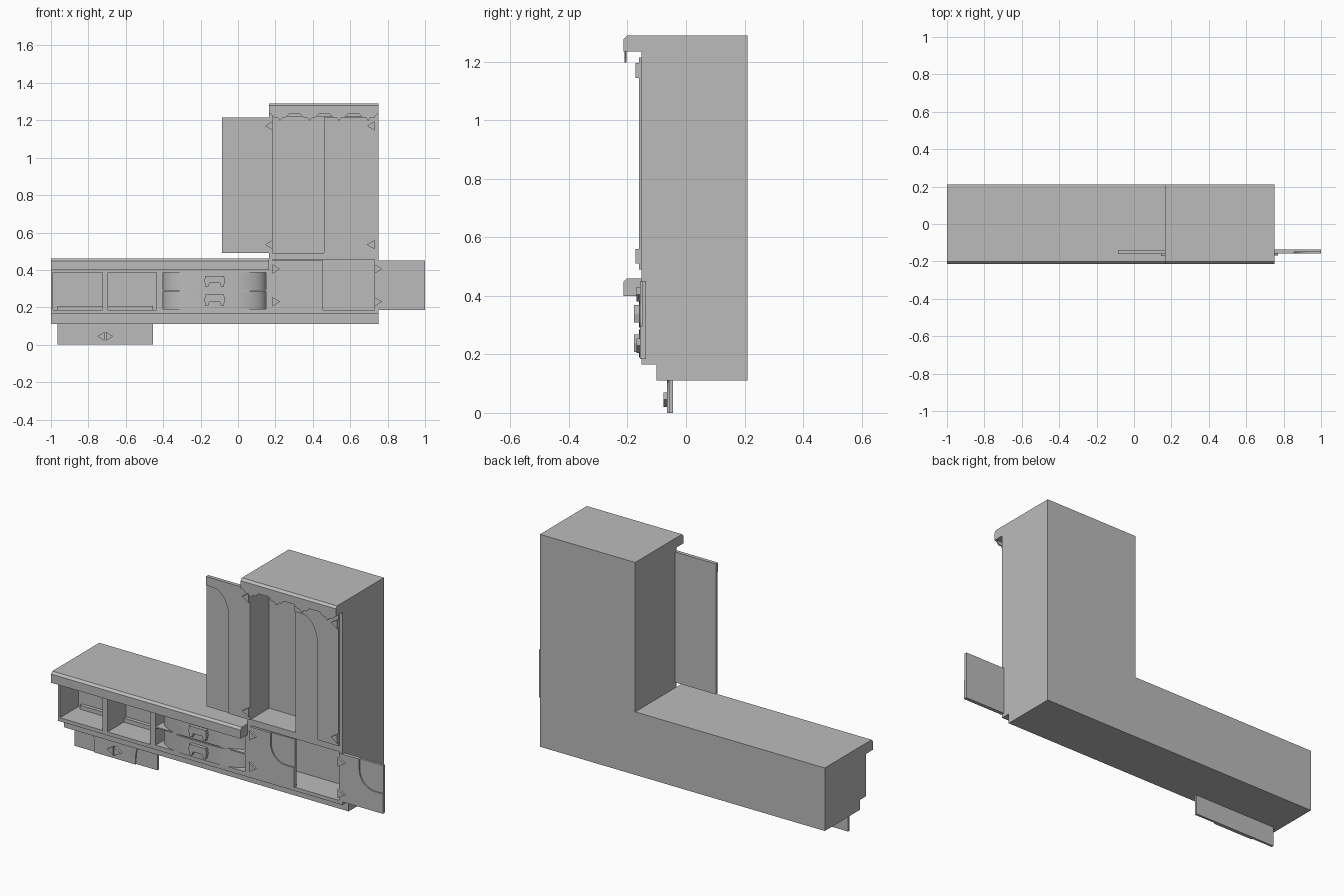
import bpy, bmesh
from math import sin, cos, pi

cube = bpy.data.objects.get("Cube")
if cube:
    bpy.data.objects.remove(cube, do_unlink=True)

grey = bpy.data.materials.new("plain grey")
grey.use_nodes = True
grey.diffuse_color = (0.5, 0.5, 0.5, 1)
grey.node_tree.nodes["Principled BSDF"].inputs["Base Color"].default_value = (0.5, 0.5, 0.5, 1)


def prism(name, outline, axis, low, high):
    """Extrude a flat outline along one axis between two positions."""
    def place(p, t):
        return {"x": (t, p[0], p[1]), "y": (p[0], t, p[1]), "z": (p[0], p[1], t)}[axis]
    bm = bmesh.new()
    a = [bm.verts.new(place(p, low)) for p in outline]
    b = [bm.verts.new(place(p, high)) for p in outline]
    bm.faces.new(a)
    bm.faces.new(b[::-1])
    n = len(a)
    for i in range(n):
        j = (i + 1) % n
        bm.faces.new((a[i], b[i], b[j], a[j]))
    bmesh.ops.recalc_face_normals(bm, faces=bm.faces)
    mesh = bpy.data.meshes.new(name)
    bm.to_mesh(mesh)
    bm.free()
    mesh.materials.append(grey)
    ob = bpy.data.objects.new(name, mesh)
    bpy.context.collection.objects.link(ob)
    return ob


def box(name, x0, x1, y0, y1, z0, z1):
    return prism(name, [(x0, z0), (x1, z0), (x1, z1), (x0, z1)], "y", y0, y1)


def arc(cx, cz, rx, rz, start, end, steps=12):
    angles = [start + (end - start) * i / steps for i in range(steps + 1)]
    return [(cx + rx * cos(t), cz + rz * sin(t)) for t in angles]


def carve(body, openings):
    """Cut box-shaped niches (x0, x1, z0, z1) into the front of a body."""
    cutters = []
    for x0, x1, z0, z1 in openings:
        cutter = box("niche_cutter", x0, x1, -0.3, BACK, z0, z1)
        cutter.hide_render = True
        cutters.append(cutter)
        mod = body.modifiers.new("niche", "BOOLEAN")
        mod.operation = "DIFFERENCE"
        mod.solver = "EXACT"
        mod.object = cutter
    graph = bpy.context.evaluated_depsgraph_get()
    mesh = bpy.data.meshes.new_from_object(body.evaluated_get(graph))
    body.modifiers.clear()
    body.data = mesh
    for cutter in cutters:
        bpy.data.objects.remove(cutter, do_unlink=True)


FRONT, BACK, LIP = -0.152, 0.01, -0.213
rounded = []


def side_profile(top, lip):
    """Toe kick, front wall and overhanging lip with a chamfered edge."""
    return [(0.21, 0.11), (0.21, top), (LIP + 0.012, top), (LIP, top - 0.012), (LIP, top - lip),
            (FRONT, top - lip), (FRONT, 0.165), (-0.1, 0.165), (-0.1, 0.11)]


# Carcasses
low = prism("low_cabinet", side_profile(0.46, 0.06), "x", -1, 0.165)
shelves = [(-0.988, -0.725), (-0.695, -0.435)]
drawers = [(0.19, 0.285), (0.292, 0.385)]
carve(low, [(a, b, 0.185, 0.385) for a, b in shelves] + [(-0.4, 0.15, a, b) for a, b in drawers])

tall = prism("tall_cabinet", side_profile(1.29, 0.055), "x", 0.165, 0.75)
carve(tall, [(0.185, 0.73, 0.185, 0.455), (0.185, 0.73, 0.49, 1.22)])

# Rails at the back of the open shelves
for start in (-0.965, -0.695):
    box("shelf_rail", start, start + 0.24, -0.01, BACK + 0.005, 0.18, 0.207)

# Bow-fronted drawers with arched handles
for z0, z1 in drawers:
    left = arc(-0.21, -0.06, 0.19, 0.1, pi, pi * 1.5)
    right = arc(-0.04, -0.06, 0.19, 0.1, pi * 1.5, pi * 2)
    rounded.append(prism("drawer_front", left + right + [(0.15, BACK), (-0.4, BACK)], "z", z0, z1))
    mid = (z0 + z1) / 2
    half = [(0.05, 0.03), (0.055, 0), (0.048, -0.03), (0.035, -0.03), (0.027, -0.008)]
    handle = [(-0.125 + x, mid + z) for x, z in half]
    handle += [(-0.125 - x, mid + z) for x, z in half[::-1]]
    prism("drawer_handle", handle, "y", -0.178, -0.158)


def hinge(x, z, way, y):
    """Triangular strap hinge pointing left or right."""
    prism("hinge", [(x, z - 0.025), (x, z + 0.025), (x + way * 0.04, z)], "y", y - 0.012, y + 0.002)


def door(name, x, width, z0, z1, face, raised, recess=0.007):
    """Back plate with a raised field on its front."""
    box(name, x, x + width, face + recess, face + 0.02, z0, z1)
    rounded.append(prism(name + "_field", [(x + a, b) for a, b in raised], "y", face, face + recess))


# Tall doors, the left one folded fully open
W = 0.27
tall_field = [(0, 1.165)] + arc(0.045, 1.02, 0.095, 0.145, pi / 2, 0)
tall_field += [(0.14, 0.49), (W, 0.49), (W, 1.215), (0, 1.215)]
for name, x in (("tall_door_left", -0.085), ("tall_door_right", 0.46)):
    door(name, x, W, 0.49, 1.215, -0.16, tall_field)
    for z in (0.535, 1.17):
        hinge(x + W, z, -1, -0.16)

# Lower doors, the right one folded fully open
low_field = [(0, 0.185), (0, 0.45)] + arc(0.22, 0.39, 0.095, 0.095, pi, pi * 1.5)
low_field = low_field[:2] + [(0.125, 0.45)] + low_field[2:] + [(W, 0.295), (W, 0.185)]
for name, x in (("lower_door_left", 0.185), ("lower_door_right", 0.73)):
    door(name, x, W, 0.185, 0.45, -0.157, low_field)
    for z in (0.23, 0.405):
        hinge(x, z, 1, -0.157)

# Hanging panel under the low cabinet
curve = arc(0.105, 0.02, 0.025, 0.09, pi / 2, 0)
panel_field = curve + [(0.13, 0), (0.38, 0)] + [(0.51 - a, b) for a, b in curve[::-1]]
door("hanging_panel", -0.965, 0.51, 0, 0.112, -0.065, panel_field)
hinge(-0.713, 0.045, -1, -0.065)
hinge(-0.707, 0.045, 1, -0.065)

# Toothed valance under the cornice
teeth = [(0.165, 1.24)]
for i in range(4):
    tip = 0.225 + i * 0.157
    teeth += [(tip + dx, z) for dx, z in
              [(-0.05, 1.235), (-0.03, 1.215), (-0.014, 1.215), (0, 1.197),
               (0.014, 1.215), (0.03, 1.215), (0.05, 1.235)]]
teeth += [(0.75, 1.24), (0.75, 1.25), (0.165, 1.25)]
prism("valance", teeth, "y", -0.21, -0.203)

# Soft shading on curved pieces, keeping crisp edges
bpy.ops.object.select_all(action="DESELECT")
for ob in rounded:
    ob.select_set(True)
bpy.context.view_layer.objects.active = rounded[0]
bpy.ops.object.shade_smooth_by_angle()
